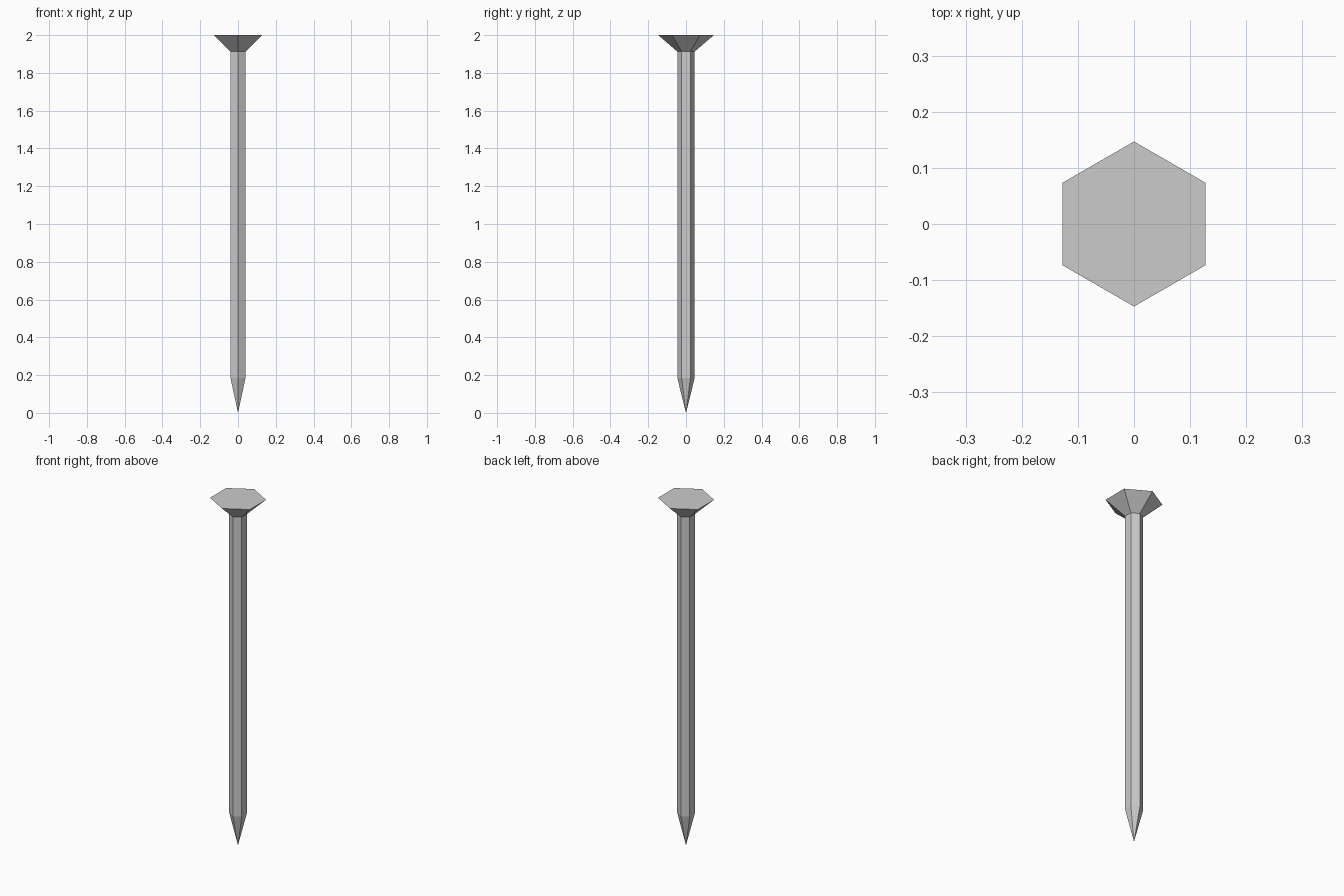
import bpy, bmesh
from math import cos, sin, pi

if "Cube" in bpy.data.objects:
    bpy.data.objects.remove(bpy.data.objects["Cube"])

SIDES = 6
SHAFT_R, HEAD_R = 0.046, 0.147

# (radius, height) profile: point, shoulder, neck, head rim
profile = [(0.0, 0.0), (SHAFT_R, 0.185), (SHAFT_R, 1.913), (HEAD_R, 2.0)]

bm = bmesh.new()
tip = bm.verts.new((0, 0, profile[0][1]))
rings = []
for r, z in profile[1:]:
    angles = [pi / 2 + i * 2 * pi / SIDES for i in range(SIDES)]
    rings.append([bm.verts.new((r * cos(a), r * sin(a), z)) for a in angles])

for i in range(SIDES):
    j = (i + 1) % SIDES
    # pointed tip
    bm.faces.new((tip, rings[0][j], rings[0][i]))
    # shaft and flared head
    for low, high in zip(rings, rings[1:]):
        bm.faces.new((low[i], low[j], high[j], high[i]))

# flat top of the head
bm.faces.new(rings[-1])
bmesh.ops.recalc_face_normals(bm, faces=bm.faces)

mesh = bpy.data.meshes.new("nail")
bm.to_mesh(mesh)
bm.free()
nail = bpy.data.objects.new("nail", mesh)
bpy.context.collection.objects.link(nail)
